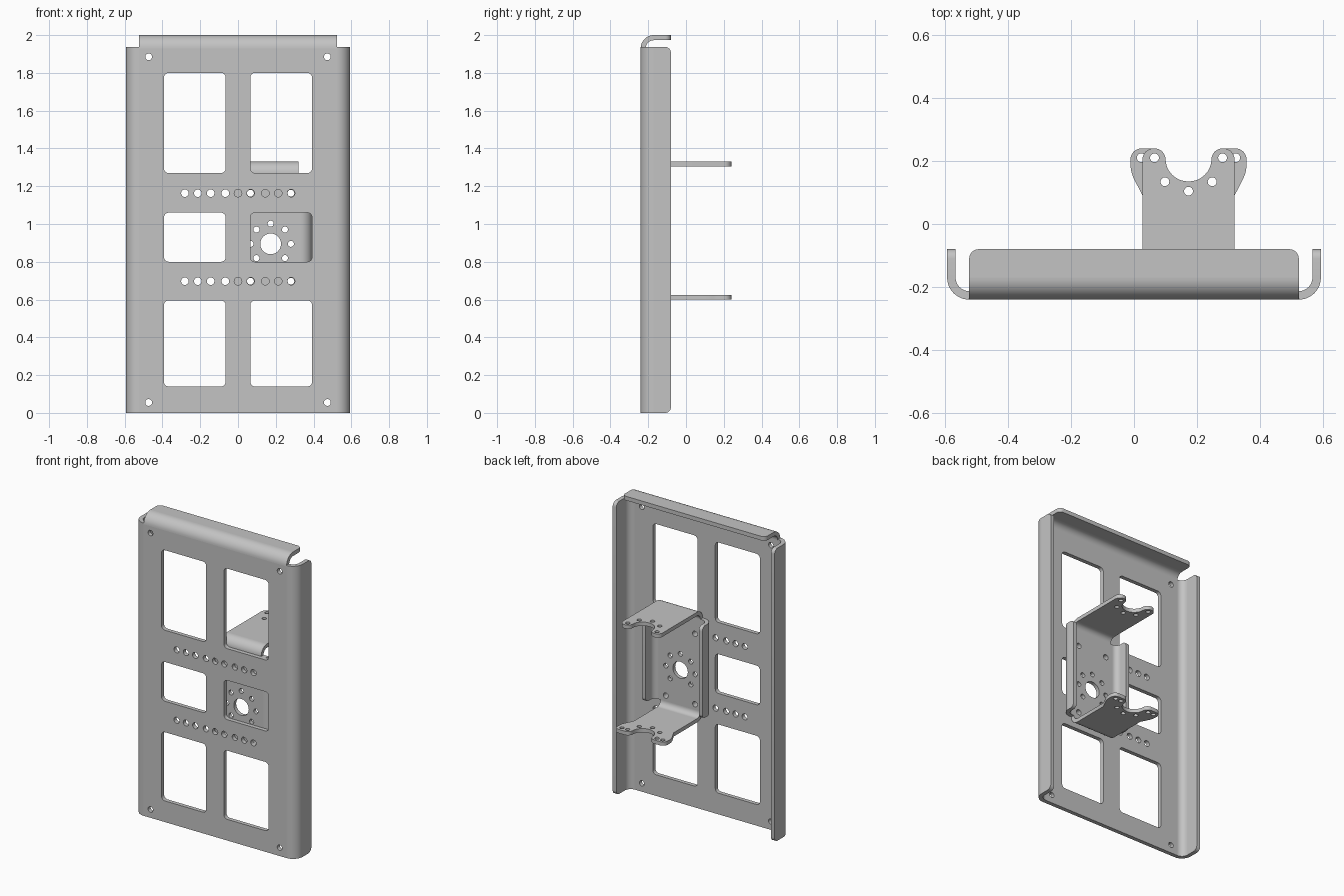
import bpy, bmesh, math
from mathutils import Vector

old = bpy.data.objects.get("Cube")
if old:
    bpy.data.objects.remove(old, do_unlink=True)

steel = bpy.data.materials.new("grey steel")
steel.use_nodes = True
GREY = (0.55, 0.55, 0.55, 1)
steel.diffuse_color = GREY
steel.node_tree.nodes["Principled BSDF"].inputs["Base Color"].default_value = GREY

# Drawing planes: where the outline's two axes and the depth go in x, y, z
PLANES = {"front": lambda u, v, w: (u, w, v),
          "side": lambda u, v, w: (w, u, v),
          "top": lambda u, v, w: (u, v, w)}


def rounded(corners, steps=8):
    """Polygon from (x, y, radius) corners with filleted corners."""
    pts, n = [], len(corners)
    for i, (x, y, r) in enumerate(corners):
        p = Vector((x, y))
        if r == 0:
            pts.append(p)
            continue
        a = (Vector(corners[i - 1][:2]) - p).normalized()
        b = (Vector(corners[(i + 1) % n][:2]) - p).normalized()
        half = a.angle(b) / 2
        centre = p + (a + b).normalized() * r / math.sin(half)
        t = r / math.tan(half)
        va, vb = (p + a * t - centre).normalized(), (p + b * t - centre).normalized()
        pts += [centre + va.slerp(vb, k / steps) * r for k in range(steps + 1)]
    return pts


def rect(x0, x1, y0, y1, r=0.0):
    return rounded([(x0, y0, r), (x1, y0, r), (x1, y1, r), (x0, y1, r)])


def arc(x, y, r, start, end, steps):
    return [Vector((x + r * math.cos(a), y + r * math.sin(a)))
            for a in (math.radians(start + (end - start) * k / steps) for k in range(steps + 1))]


def circle(x, y, r):
    return arc(x, y, r, 0, 360, 24)[:-1]


def bend(x, y, r, t, start):
    """Quarter ring section of a folded sheet."""
    return arc(x, y, r, start, start + 90, 12) + arc(x, y, r - t, start + 90, start, 12)


def sheet(name, plane, outline, lo, hi, holes=()):
    """Outline with holes, filled and given depth from lo to hi."""
    curve = bpy.data.curves.new(name, "CURVE")
    curve.dimensions = "2D"
    curve.fill_mode = "BOTH"
    curve.extrude = (hi - lo) / 2
    for loop in [outline, *holes]:
        spline = curve.splines.new("POLY")
        spline.points.add(len(loop) - 1)
        for point, p in zip(spline.points, loop):
            point.co = (p.x, p.y, 0, 1)
        spline.use_cyclic_u = True
    temp = bpy.data.objects.new(name, curve)
    bpy.context.collection.objects.link(temp)
    mesh = bpy.data.meshes.new_from_object(
        temp.evaluated_get(bpy.context.evaluated_depsgraph_get()))
    bpy.data.objects.remove(temp)
    bpy.data.curves.remove(curve)
    bm = bmesh.new()
    bm.from_mesh(mesh)
    bmesh.ops.remove_doubles(bm, verts=bm.verts, dist=1e-5)
    for v in bm.verts:
        v.co = PLANES[plane](v.co.x, v.co.y, v.co.z + (lo + hi) / 2)
    bmesh.ops.recalc_face_normals(bm, faces=bm.faces)
    bm.to_mesh(mesh)
    bm.free()
    mesh.name = name
    mesh.materials.clear()
    mesh.materials.append(steel)
    obj = bpy.data.objects.new(name, mesh)
    bpy.context.collection.objects.link(obj)
    bpy.ops.object.select_all(action="DESELECT")
    obj.select_set(True)
    bpy.context.view_layer.objects.active = obj
    bpy.ops.object.shade_smooth_by_angle(angle=math.radians(30))


# Main panel sizes
T, R = 0.027, 0.07
FRONT, BACK = -0.24, -0.08
HALF, FLAT, SIDE_TOP, FOLD = 0.593, 0.523, 1.937, 1.93

# Panel face with windows, hole rows and corner holes
holes = []
for s in (-1, 1):
    for z0, z1 in ((0.14, 0.595), (0.80, 1.06), (1.27, 1.80)):
        holes.append(rect(*sorted((s * 0.065, s * 0.392)), z0, z1, 0.025))
    holes += [circle(s * 0.473, z, 0.018) for z in (0.055, 1.885)]
for z in (0.697, 1.163):
    holes.append(circle(0, z, 0.02))
    for x in (0.067, 0.145, 0.213, 0.281):
        holes += [circle(s * x, z, 0.02) for s in (-1, 1)]
sheet("panel_face", "front", rect(-FLAT, FLAT, 0, FOLD), FRONT, FRONT + T, holes)

# Panel side folds and flanges
for side, s, start in (("right", -1, 180), ("left", 1, 270)):
    sheet(f"panel_{side}_bend", "top", bend(s * FLAT, FRONT + R, R, T, start), 0, SIDE_TOP)
    outline = rounded([(FRONT + R, 0, 0), (BACK, 0, 0.03),
                       (BACK, SIDE_TOP, 0.03), (FRONT + R, SIDE_TOP, 0)])
    sheet(f"panel_{side}_flange", "side", outline, *sorted((s * HALF, s * (HALF - T))))

# Panel top fold and lip
sheet("panel_top_bend", "side", bend(FRONT + R, FOLD, R, T, 90), -FLAT, FLAT)
outline = rounded([(-FLAT, FRONT + R, 0), (FLAT, FRONT + R, 0),
                   (FLAT, BACK, 0.03), (-FLAT, BACK, 0.03)])
sheet("panel_top_lip", "top", outline, FOLD + R - T, FOLD + R)

# Bracket sizes
CX, BT, BR = 0.173, 0.025, 0.06
BY = FRONT + T
LOW, HIGH = 0.66, 1.27
WEB, ARM = 0.16, 0.146
TIP = 0.24

# Bracket web with bolt circle, centre bore and corner holes
holes = [circle(CX, 0.895, 0.055)]
holes += [circle(CX + 0.107 * math.cos(k * math.pi / 4),
                 0.895 + 0.107 * math.sin(k * math.pi / 4), 0.016) for k in range(8) if k != 6]
holes += [circle(CX + s * 0.107, z, 0.018) for s in (-1, 1) for z in (0.697, 1.163)]
sheet("bracket_web", "front", rect(CX - WEB, CX + WEB, LOW, HIGH), BY, BY + BT, holes)

# Bracket side folds and flanges
for side, s, start in (("right", -1, 180), ("left", 1, 270)):
    sheet(f"bracket_{side}_bend", "top",
          bend(CX + s * WEB, BY + BR, BR, BT, start), LOW, HIGH)
    edge = CX + s * (WEB + BR)
    outline = rounded([(BY + BR, LOW, 0), (BY + 0.11, LOW, 0.03),
                       (BY + 0.11, HIGH, 0.03), (BY + BR, HIGH, 0)])
    sheet(f"bracket_{side}_flange", "side", outline, *sorted((edge, edge - s * BT)))

# Half outlines of the arms, from the notch outwards to the fold
notch = [(0.073, 0.135, 0.072), (0.073, TIP, 0.035)]
upper = notch + [(ARM, TIP, 0.035), (ARM, BY + BR, 0)]
lower = notch + [(0.184, TIP, 0.035), (0.184, 0.165, 0.1), (ARM, 0.09, 0), (ARM, BY + BR, 0)]

# Bracket arms with their folds
for level, half, z, s, start in (("upper", upper, HIGH, 1, 90), ("lower", lower, LOW, -1, 180)):
    sheet(f"bracket_{level}_bend", "side",
          bend(BY + BR, z, BR, BT, start), CX - ARM, CX + ARM)
    outline = rounded([(CX + x, y, r) for x, y, r in half]
                      + [(CX - x, y, r) for x, y, r in reversed(half)])
    holes = [circle(CX, 0.104, 0.014)]
    spots = [(0.075, 0.134), (0.108, 0.21)]
    if level == "lower":
        spots.append((0.15, 0.21))
    holes += [circle(CX + m * x, y, 0.014) for x, y in spots for m in (-1, 1)]
    outer = z + s * BR
    sheet(f"bracket_{level}_arm", "top", outline, *sorted((outer, outer - s * BT)), holes)
